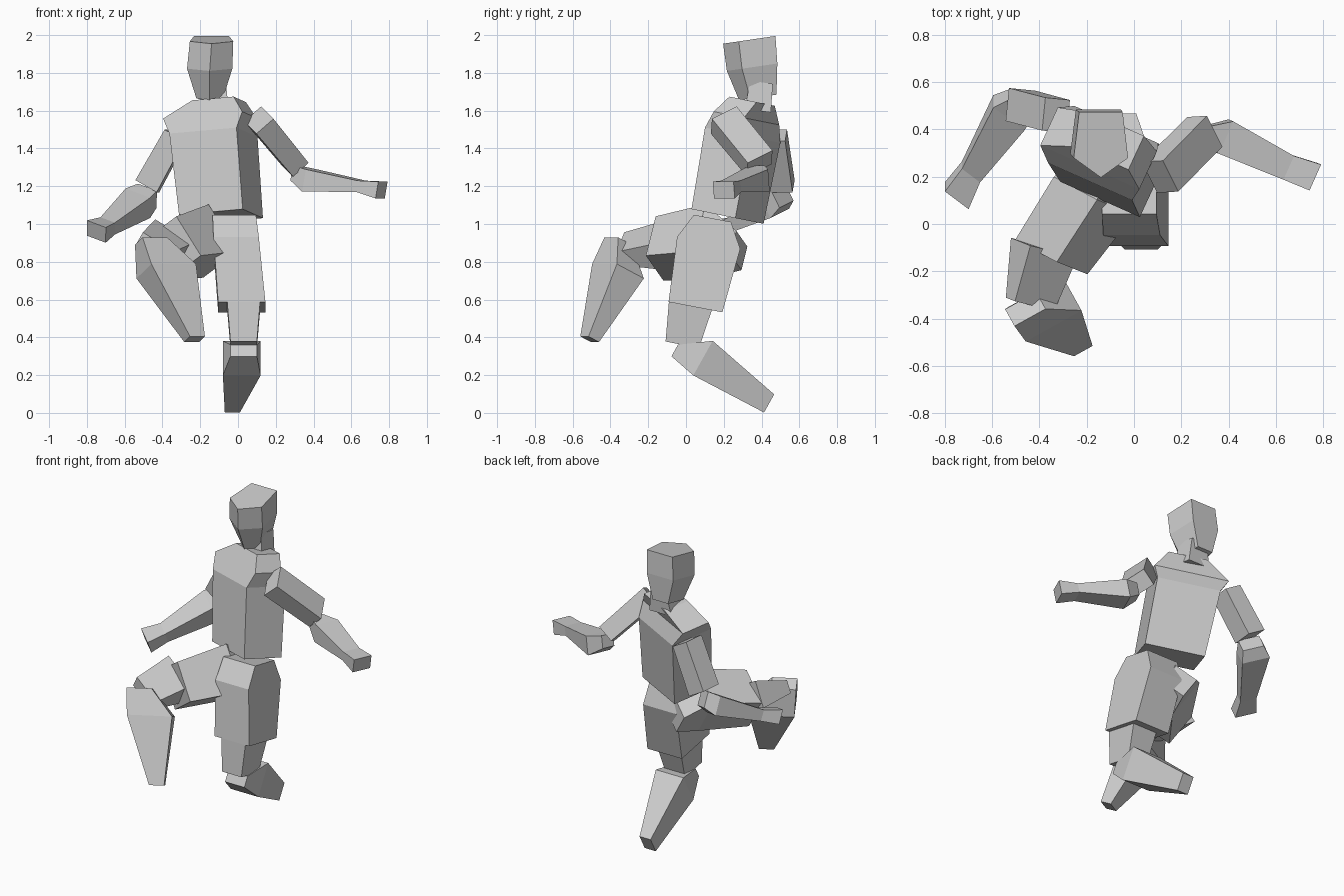
import bpy
import bmesh
from mathutils import Vector

# Remove the default cube if it exists
default_cube = bpy.data.objects.get("Cube")
if default_cube is not None:
    bpy.data.objects.remove(default_cube, do_unlink=True)

# One matte grey for the whole figure
grey = bpy.data.materials.new("light grey")
grey.use_nodes = True
grey_colour = (.6, .6, .6, 1)
grey.diffuse_color = grey_colour
shader_node = next(node for node in grey.node_tree.nodes
                   if node.type == "BSDF_PRINCIPLED")
shader_node.inputs["Base Color"].default_value = grey_colour
shader_node.inputs["Roughness"].default_value = .9

# Unit cross-sections: a plain box, and a box with a ridge on one side
box_outline = [(-1, -1), (1, -1), (1, 1), (-1, 1)]
ridged_outline = [(-1, -.4), (0, -1), (1, -.4), (.8, 1), (-.8, 1)]


def ring(centre, wide, deep):
    """A cross-section: its centre and its two full sizes."""
    return Vector(centre), wide / 2, deep / 2


def loft(part_name, across, rings, outline=box_outline):
    """Skin flat facets over rings set square to the line of the part."""
    along = rings[-1][0] - rings[0][0]
    side = Vector(across).normalized()
    depth = along.cross(side).normalized()
    solid = bmesh.new()
    loops = []
    for centre, half_width, half_depth in rings:
        loops.append([
            solid.verts.new(centre + side * half_width * u
                            + depth * half_depth * v)
            for u, v in outline])
    count = len(outline)
    for lower, upper in zip(loops, loops[1:]):
        for i in range(count):
            j = (i + 1) % count
            solid.faces.new((lower[i], lower[j], upper[j], upper[i]))
    solid.faces.new(loops[0])
    solid.faces.new(loops[-1])
    bmesh.ops.recalc_face_normals(solid, faces=solid.faces[:])
    mesh = bpy.data.meshes.new(part_name)
    solid.to_mesh(mesh)
    solid.free()
    mesh.materials.append(grey)
    part_object = bpy.data.objects.new(part_name, mesh)
    bpy.context.scene.collection.objects.link(part_object)


# Head with a ridge down the face, and a short neck
loft("head", across=(1, 0, 0), outline=ridged_outline, rings=[
    ring(centre=(-.15, .38, 1.67), wide=.14, deep=.2),
    ring(centre=(-.15, .35, 1.83), wide=.24, deep=.27),
    ring(centre=(-.14, .335, 1.975), wide=.23, deep=.28)])
loft("neck", across=(1, 0, 0), rings=[
    ring(centre=(-.13, .38, 1.6), wide=.16, deep=.14),
    ring(centre=(-.12, .4, 1.75), wide=.11, deep=.12)])

# Torso twisted toward the raised leg: waist, chest, shoulders, collar
loft("torso", across=(.9, -.4, .08), rings=[
    ring(centre=(-.09, .22, 1.04), wide=.37, deep=.26),
    ring(centre=(-.13, .3, 1.47), wide=.39, deep=.27),
    ring(centre=(-.15, .32, 1.56), wide=.46, deep=.18),
    ring(centre=(-.1, .35, 1.65), wide=.24, deep=.16)])

# Standing leg, folded back below the knee
loft("left_thigh", across=(1, 0, 0), rings=[
    ring(centre=(-.02, .14, 1.03), wide=.23, deep=.2),
    ring(centre=(-.01, .12, .9), wide=.24, deep=.34),
    ring(centre=(.02, .05, .56), wide=.25, deep=.29)])
loft("left_knee", across=(1, 0, 0), rings=[
    ring(centre=(.03, .03, .6), wide=.18, deep=.24),
    ring(centre=(.03, -.02, .36), wide=.14, deep=.18)])
loft("left_lower_leg", across=(1, 0, 0), rings=[
    ring(centre=(.03, -.06, .33), wide=.14, deep=.07),
    ring(centre=(.02, .09, .29), wide=.2, deep=.21),
    ring(centre=(-.03, .44, .05), wide=.08, deep=.11)])

# Raised leg, swung forward and bent
loft("right_thigh", across=(.5, -.2, -.8), rings=[
    ring(centre=(-.12, .28, .86), wide=.15, deep=.15),
    ring(centre=(-.17, .12, .91), wide=.3, deep=.25),
    ring(centre=(-.35, -.14, .87), wide=.25, deep=.24)])
loft("right_knee", across=(.8, -.2, -.5), rings=[
    ring(centre=(-.38, -.1, .89), wide=.24, deep=.17),
    ring(centre=(-.44, -.34, .87), wide=.2, deep=.08)])
loft("right_lower_leg", across=(.9, .5, 0), rings=[
    ring(centre=(-.46, -.36, .91), wide=.15, deep=.09),
    ring(centre=(-.38, -.36, .75), wide=.27, deep=.18),
    ring(centre=(-.23, -.51, .39), wide=.09, deep=.07)])

# Left arm, reaching out sideways
loft("left_upper_arm", across=(-.4, .8, .4), rings=[
    ring(centre=(.11, .2, 1.55), wide=.16, deep=.12),
    ring(centre=(.3, .39, 1.32), wide=.16, deep=.11)])
loft("left_forearm_and_hand", across=(.4, .9, 0), rings=[
    ring(centre=(.3, .38, 1.27), wide=.08, deep=.08),
    ring(centre=(.38, .37, 1.23), wide=.15, deep=.12),
    ring(centre=(.65, .24, 1.2), wide=.11, deep=.06),
    ring(centre=(.76, .2, 1.18), wide=.12, deep=.09)])

# Right arm, swung back at the shoulder
loft("right_upper_arm", across=(.1, 1, 0), rings=[
    ring(centre=(-.33, .46, 1.47), wide=.14, deep=.12),
    ring(centre=(-.48, .5, 1.2), wide=.14, deep=.13)])
loft("right_forearm_and_hand", across=(.8, -.6, -.3), rings=[
    ring(centre=(-.48, .51, 1.15), wide=.13, deep=.1),
    ring(centre=(-.53, .47, 1.11), wide=.17, deep=.12),
    ring(centre=(-.69, .22, .99), wide=.1, deep=.07),
    ring(centre=(-.75, .12, .96), wide=.13, deep=.09)])
